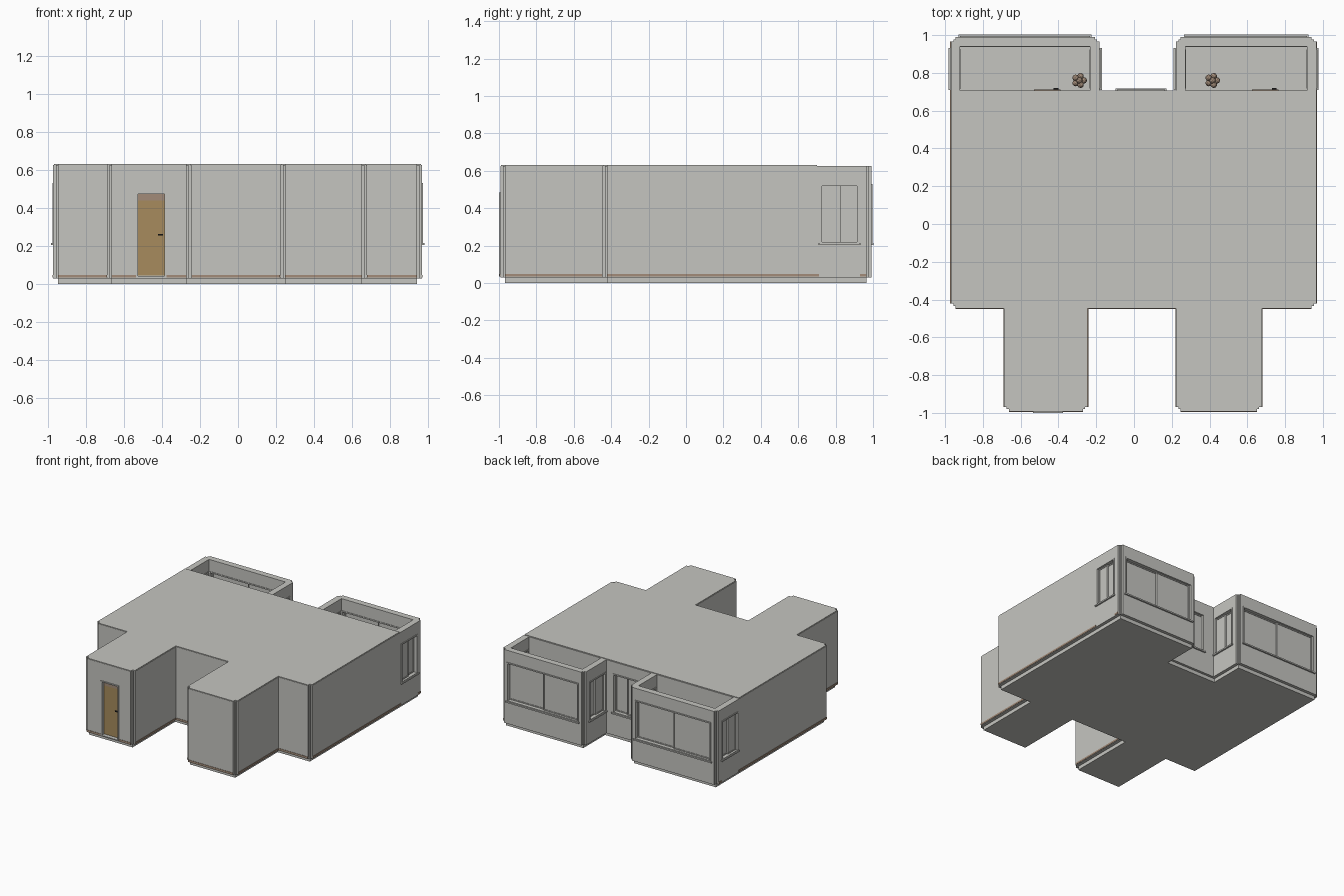
import bpy, bmesh, math
from mathutils import Matrix, Vector

cube = bpy.data.objects.get("Cube")
if cube:
    bpy.data.objects.remove(cube)


def material(name, rgb):
    m = bpy.data.materials.new(name)
    m.use_nodes = True
    m.diffuse_color = (*rgb, 1)
    m.node_tree.nodes["Principled BSDF"].inputs["Base Color"].default_value = (*rgb, 1)
    return m


GREY = material("light_grey", (0.56, 0.56, 0.53))
TAN = material("door_tan", (0.39, 0.26, 0.11))
BROWN = material("dull_brown", (0.36, 0.26, 0.19))
BLACK = material("handle_black", (0.02, 0.02, 0.02))

NOTCH, POST = 0.025, 0.014
FLOOR, TOP = 0.03, 0.626
SILL, HEAD = 0.21, 0.53


class Part:
    """Collects boxes into one named object."""
    def __init__(self, name, mat):
        self.name, self.mat, self.bm = name, mat, bmesh.new()

    def box(self, x0, x1, y0, y1, z0, z1):
        size = Vector((x1 - x0, y1 - y0, z1 - z0))
        mid = Vector((x0 + x1, y0 + y1, z0 + z1)) / 2
        bmesh.ops.create_cube(self.bm, size=1, matrix=Matrix.Translation(mid) @ Matrix.Diagonal((*size, 1)))

    def slab(self, axis, d0, d1, u0, u1, z0, z1):
        # a box whose depth d runs along the given axis
        d0, d1 = sorted((d0, d1))
        if axis == "x":
            self.box(d0, d1, u0, u1, z0, z1)
        else:
            self.box(u0, u1, d0, d1, z0, z1)

    def ring(self, axis, d0, d1, outer, inner):
        # rectangular surround: outer and inner are (u0, u1, z0, z1)
        a, b, c, d = outer
        e, f, g, h = inner
        for r in ((a, b, c, g), (a, b, h, d), (a, e, g, h), (f, b, g, h)):
            if r[1] - r[0] > 1e-4 and r[3] - r[2] > 1e-4:
                self.slab(axis, d0, d1, *r)

    def finish(self):
        mesh = bpy.data.meshes.new(self.name)
        self.bm.to_mesh(mesh)
        self.bm.free()
        mesh.materials.append(self.mat)
        ob = bpy.data.objects.new(self.name, mesh)
        bpy.context.collection.objects.link(ob)
        return ob


def window(name, axis, face, out, u0, u1):
    # face: outer wall plane, out: +1 or -1 outward direction
    p = Part(name, GREY)
    at = lambda d: face + out * d
    p.ring(axis, at(-0.054), at(0.005), (u0, u1, SILL, HEAD),
           (u0 + 0.01, u1 - 0.01, SILL + 0.01, HEAD - 0.01))
    p.slab(axis, at(-0.03), at(0.012), u0 - 0.008, u1 + 0.008, SILL - 0.006, SILL + 0.005)
    mid = (u0 + u1) / 2
    # two sliding sashes at different depths
    for a, b, depth in ((u0 + 0.01, mid + 0.005, -0.018), (mid - 0.005, u1 - 0.01, -0.03)):
        sash = (a, b, SILL + 0.01, HEAD - 0.01)
        glass = (a + 0.008, b - 0.008, SILL + 0.018, HEAD - 0.018)
        p.ring(axis, at(depth - 0.006), at(depth + 0.006), sash, glass)
        p.slab(axis, at(depth - 0.002), at(depth + 0.002), *glass)
    p.finish()


def door(name, x0, x1, y, out):
    # recessed leaf with transom and handle, facing out along y
    leaf = Part(name + "_leaf", TAN)
    leaf.slab("y", y, y + out * 0.006, x0 + 0.01, x1 - 0.01, 0.045, 0.44)
    leaf.finish()
    trim = Part(name + "_transom", BROWN)
    trim.slab("y", y, y + out * 0.006, x0 + 0.01, x1 - 0.01, 0.44, 0.475)
    trim.finish()
    handle = Part(name + "_handle", BLACK)
    handle.slab("y", y, y + out * 0.015, x1 - 0.045, x1 - 0.02, 0.256, 0.263)
    handle.finish()


# Main block with stepped front corners
L, R, F, B = -0.97, 0.966, -0.447, 0.706
main = Part("main_block", GREY)
for inset, depth in ((0, NOTCH), (NOTCH, 0), (POST, POST)):
    main.box(L + inset, R - inset, F + depth, B - 0.04, FLOOR, TOP)
main.ring("y", B - 0.04, B, (L, R, FLOOR, TOP), (-0.09, 0.165, SILL, HEAD))
main.finish()
window("courtyard_window", "y", B, 1, -0.09, 0.165)

# Front wings; the right one holds the entrance
FRONT = -0.993
DOOR = (-0.535, -0.375)
WINGS = (("right", -0.688, -0.245), ("left", 0.222, 0.677))
for side, x0, x1 in WINGS:
    wing = Part(side + "_front_wing", GREY)
    wing.box(x0, x1, FRONT + NOTCH, F + 0.05, FLOOR, TOP)
    outer = (x0 + NOTCH, x1 - NOTCH, FLOOR, TOP)
    if side == "right":
        wing.ring("y", FRONT, FRONT + NOTCH, outer, (*DOOR, 0.034, 0.483))
        wing.ring("y", FRONT - 0.007, FRONT + NOTCH, (*DOOR, 0.034, 0.483),
                  (DOOR[0] + 0.01, DOOR[1] - 0.01, 0.042, 0.474))
    else:
        wing.slab("y", FRONT, FRONT + NOTCH, *outer)
    for a, b in ((x0 + POST, x0 + 0.04), (x1 - 0.04, x1 - POST)):
        wing.box(a, b, FRONT + POST, FRONT + 0.04, FLOOR, TOP)
    wing.finish()
door("entrance", *DOOR, FRONT + NOTCH, -1)

# Roofless rear rooms
REAR, THICK = 0.991, 0.05
SPAN = (0.717, 0.925)
ROOMS = (("right", L, -0.182), ("left", 0.222, R))
for side, x0, x1 in ROOMS:
    room = Part(side + "_rear_room_walls", GREY)
    rear = (x0 + THICK, x1 - THICK)
    room.ring("y", REAR - THICK, REAR, (x0 + NOTCH, x1 - NOTCH, FLOOR, TOP), (*rear, SILL, HEAD))
    for d0, d1 in ((x0, x0 + THICK), (x1 - THICK, x1)):
        room.ring("x", d0, d1, (B - 0.01, REAR - NOTCH, FLOOR, TOP), (*SPAN, SILL, HEAD))
    for a, b in ((x0 + POST, x0 + 0.04), (x1 - 0.04, x1 - POST)):
        room.box(a, b, REAR - 0.04, REAR - POST, FLOOR, TOP)
    room.finish()
    floor = Part(side + "_rear_room_floor", GREY)
    floor.box(x0 + 0.03, x1 - 0.03, B - 0.02, REAR - 0.03, FLOOR, 0.045)
    floor.finish()
    window(side + "_rear_window", "y", REAR, 1, *rear)
    window(side + "_rear_room_west_window", "x", x0, -1, *SPAN)
    window(side + "_rear_room_east_window", "x", x1, 1, *SPAN)

door("right_room_door", -0.54, -0.38, B, 1)
door("left_room_door", 0.615, 0.775, B, 1)

# Inset plinth under everything and thin roof sheet on top
plinth = Part("plinth", GREY)
roof = Part("roof", GREY)
plinth.box(L + NOTCH, R - NOTCH, F + NOTCH, B - 0.02, 0, FLOOR)
roof.box(L + 0.004, R - 0.004, F + NOTCH, 0.7, TOP - 0.004, 0.631)
roof.box(L + NOTCH, R - NOTCH, F + 0.003, 0.7, TOP - 0.004, 0.631)
for _, x0, x1 in WINGS:
    plinth.box(x0 + NOTCH, x1 - NOTCH, FRONT + NOTCH, F + 0.05, 0, FLOOR)
    roof.box(x0 + 0.004, x1 - 0.004, FRONT + NOTCH, F + 0.05, TOP - 0.004, 0.631)
    roof.box(x0 + NOTCH, x1 - NOTCH, FRONT + 0.003, F, TOP - 0.004, 0.631)
for _, x0, x1 in ROOMS:
    plinth.box(x0 + NOTCH, x1 - NOTCH, B - 0.05, REAR - NOTCH, 0, FLOOR)
plinth.finish()
roof.finish()

# Brown skirting strips on the outer walls
skirt = Part("skirting", BROWN)
fronts = [(F, L + NOTCH, WINGS[0][1]), (F, WINGS[0][2], WINGS[1][1]), (F, WINGS[1][2], R - NOTCH)]
fronts += [(FRONT, WINGS[0][1] + NOTCH, DOOR[0]), (FRONT, DOOR[1], WINGS[0][2] - NOTCH),
           (FRONT, WINGS[1][1] + NOTCH, WINGS[1][2] - NOTCH)]
for y, a, b in fronts:
    skirt.box(a, b, y - 0.003, y + 0.005, 0.034, 0.049)
sides = [(x, y0, y1) for x in (L, R) for y0, y1 in ((F + NOTCH, 0.71), (0.93, REAR - NOTCH))]
sides += [(x, FRONT + NOTCH, F) for w in WINGS for x in w[1:]]
for x, a, b in sides:
    skirt.box(x - 0.003, x + 0.003, a, b, 0.034, 0.049)
skirt.finish()

# Clustered potted shrubs in the rear rooms
for side, x, y in (("right", -0.29, 0.76), ("left", 0.415, 0.76)):
    shrub = Part(side + "_shrub", BROWN)
    bmesh.ops.create_cone(shrub.bm, cap_ends=True, segments=10, radius1=0.015, radius2=0.02,
                          depth=0.05, matrix=Matrix.Translation((x, y, 0.07)))
    for i in range(6):
        a = i * math.tau / 5
        r = 0.024 if i < 5 else 0
        bmesh.ops.create_icosphere(shrub.bm, subdivisions=2, radius=0.017, matrix=Matrix.Translation(
            (x + r * math.cos(a), y + r * math.sin(a), 0.11 + 0.008 * (i % 3))))
    shrub.finish()
